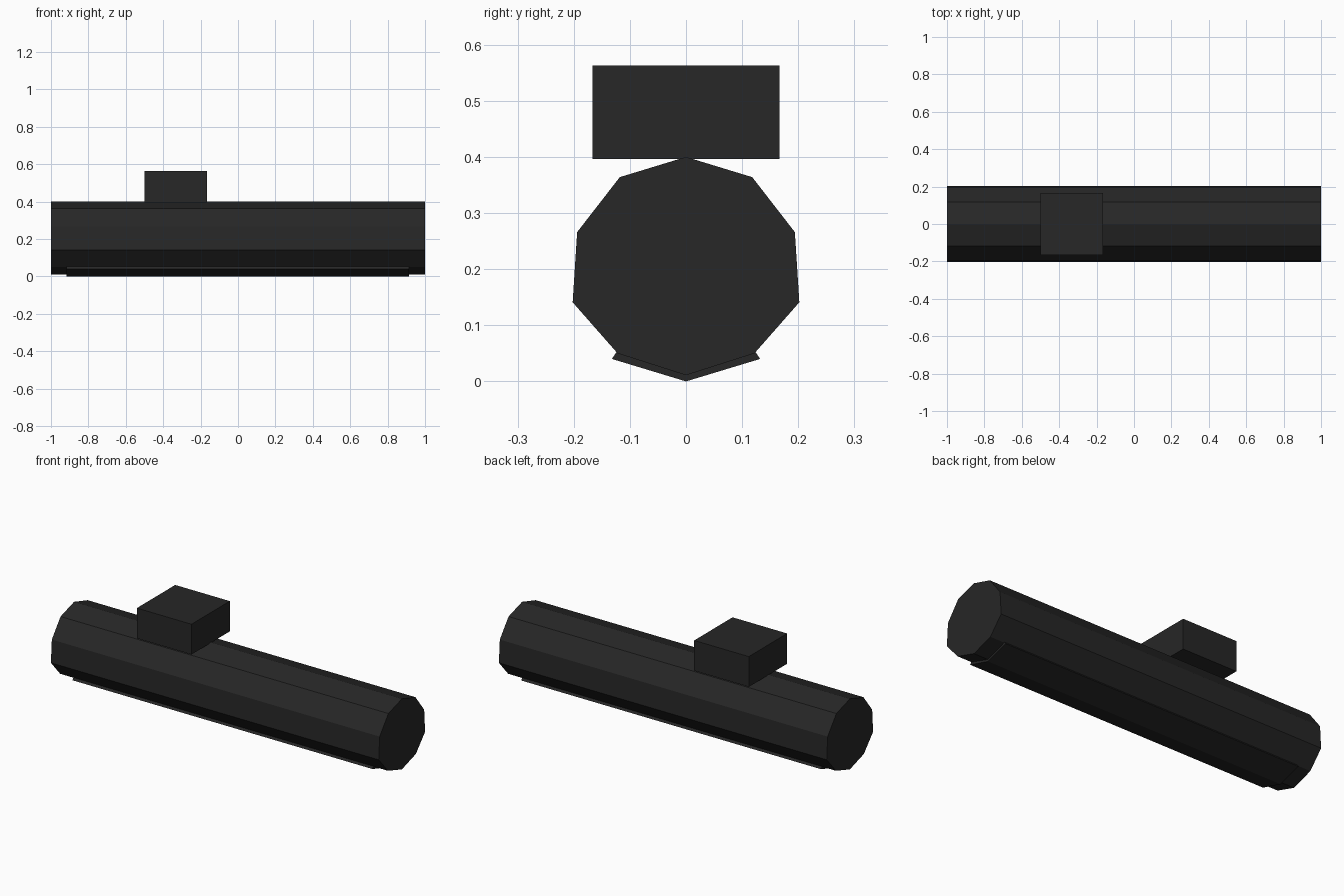
import bpy
import bmesh

if "Cube" in bpy.data.objects:
    bpy.data.objects.remove(bpy.data.objects["Cube"], do_unlink=True)

black = bpy.data.materials.new("matte black")
black.use_nodes = True
color = (0.02, 0.02, 0.02, 1)
black.diffuse_color = color
shader = black.node_tree.nodes["Principled BSDF"]
shader.inputs["Base Color"].default_value = color
shader.inputs["Roughness"].default_value = 0.8


def mirrored(half):
    """Close a half outline, running from top to bottom at y = 0, about the z axis."""
    return half + [(-y, z) for y, z in reversed(half) if y > 0]


def extrude_x(name, outline, x0, x1):
    """Extrude a (y, z) outline along x into a closed solid."""
    bm = bmesh.new()
    face = bm.faces.new([bm.verts.new((x0, y, z)) for y, z in outline])
    moved = bmesh.ops.extrude_face_region(bm, geom=[face], use_keep_orig=True)
    verts = [v for v in moved["geom"] if isinstance(v, bmesh.types.BMVert)]
    bmesh.ops.translate(bm, verts=verts, vec=(x1 - x0, 0, 0))
    bmesh.ops.recalc_face_normals(bm, faces=bm.faces)
    mesh = bpy.data.meshes.new(name)
    bm.to_mesh(mesh)
    bm.free()
    mesh.materials.append(black)
    obj = bpy.data.objects.new(name, mesh)
    bpy.context.collection.objects.link(obj)
    return obj


# Ten-sided main tube
tube = [(0, 0.4), (0.118, 0.364), (0.194, 0.266),
        (0.202, 0.141), (0.122, 0.05), (0, 0.011)]
extrude_x("main_tube", mirrored(tube), -1, 1)

# Thin folded strip under the tube; its inner fold follows the tube's underside
strip = [(0, 0.011), (0.124, 0.052), (0.132, 0.04), (0, 0)]
left = strip
right = [(-y, z) for y, z in strip]
extrude_x("bottom_strip", left[:3] + [left[3]] + right[2:0:-1], -0.917, 0.913)

# Box on top of the tube
box = [(-0.167, 0.396), (0.167, 0.396), (0.167, 0.563), (-0.167, 0.563)]
extrude_x("top_box", box, -0.5, -0.167)
